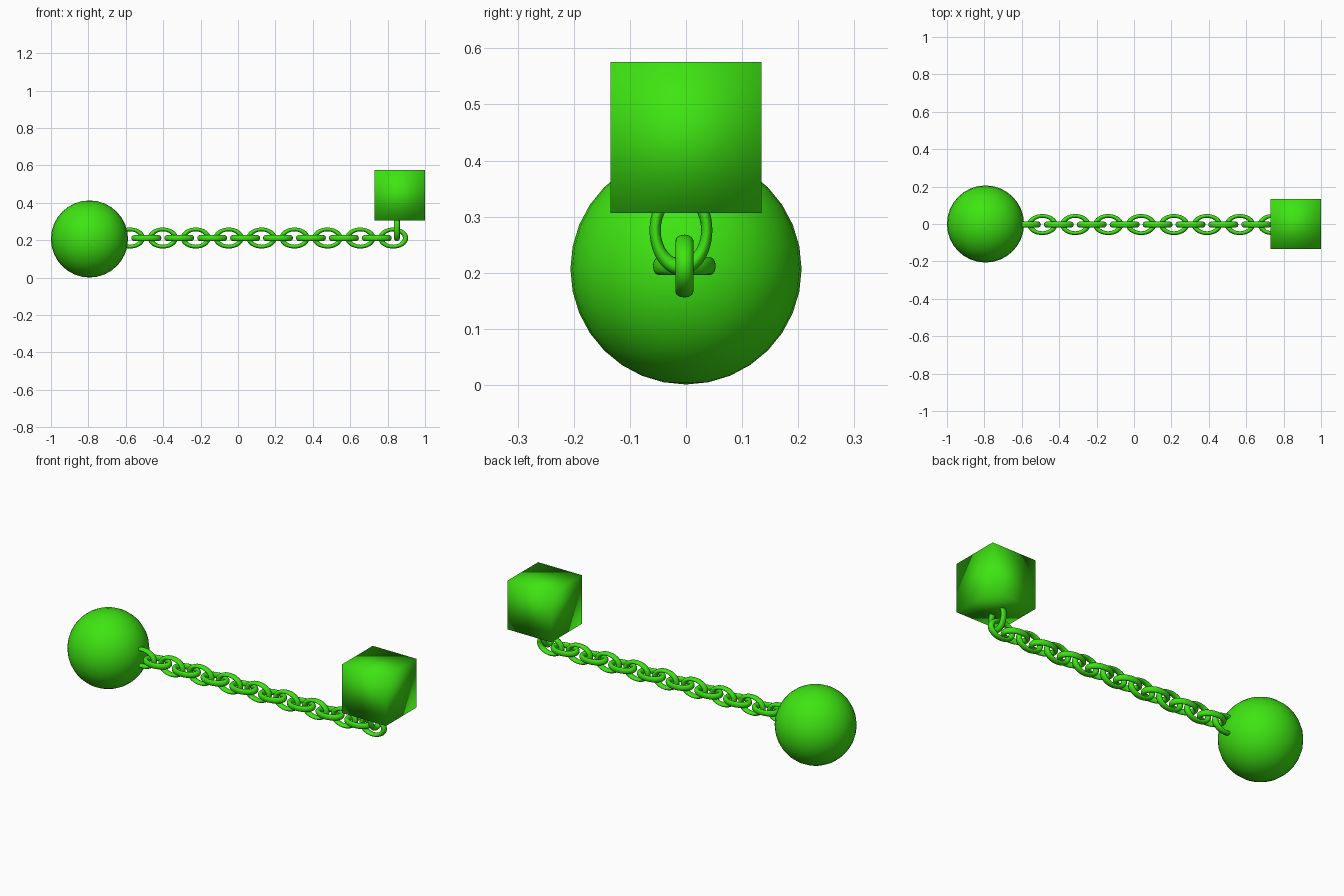
import bpy
import math

if "Cube" in bpy.data.objects:
    bpy.data.objects.remove(bpy.data.objects["Cube"])

green = bpy.data.materials.new("bright green")
green.diffuse_color = (0.048, 0.78, 0.006, 1.0)
green.use_nodes = True
green.node_tree.nodes["Principled BSDF"].inputs["Base Color"].default_value = green.diffuse_color


def finish(name):
    """Name the active object, colour it and shade it fully smooth."""
    ob = bpy.context.object
    ob.name = name
    ob.data.materials.append(green)
    for p in ob.data.polygons:
        p.use_smooth = True
    return ob


def link(name, loc, rot):
    """Oval chain link: a torus stretched along its length (local x)."""
    bpy.ops.mesh.primitive_torus_add(location=loc, rotation=rot,
                                     major_segments=48, minor_segments=12,
                                     major_radius=0.046, minor_radius=0.010)
    ob = finish(name)
    ob.scale = (1.43, 1.0, 1.6)
    return ob


# heavy ball
bpy.ops.mesh.primitive_uv_sphere_add(segments=32, ring_count=16, radius=0.206,
                                     location=(-0.794, 0, 0.207))
finish("ball")

# chain: links alternate between upright and flat
PITCH = 0.088
for i in range(17):
    upright = i % 2 == 0
    link(f"{'upright' if upright else 'flat'}_link_{i + 1}",
         (-0.578 + i * PITCH, -0.003, 0.212),
         (math.pi / 2 if upright else 0, 0, 0))

# hanging link across the chain, sunk into the block
link("hanging_link", (0.849, -0.009, 0.276), (0, math.pi / 2, 0)).rotation_euler = (
    0, math.pi / 2, 0)

# end block, smooth shaded cube
bpy.ops.mesh.primitive_cube_add(size=0.269, location=(0.8655, 0, 0.4415))
finish("end_block")
